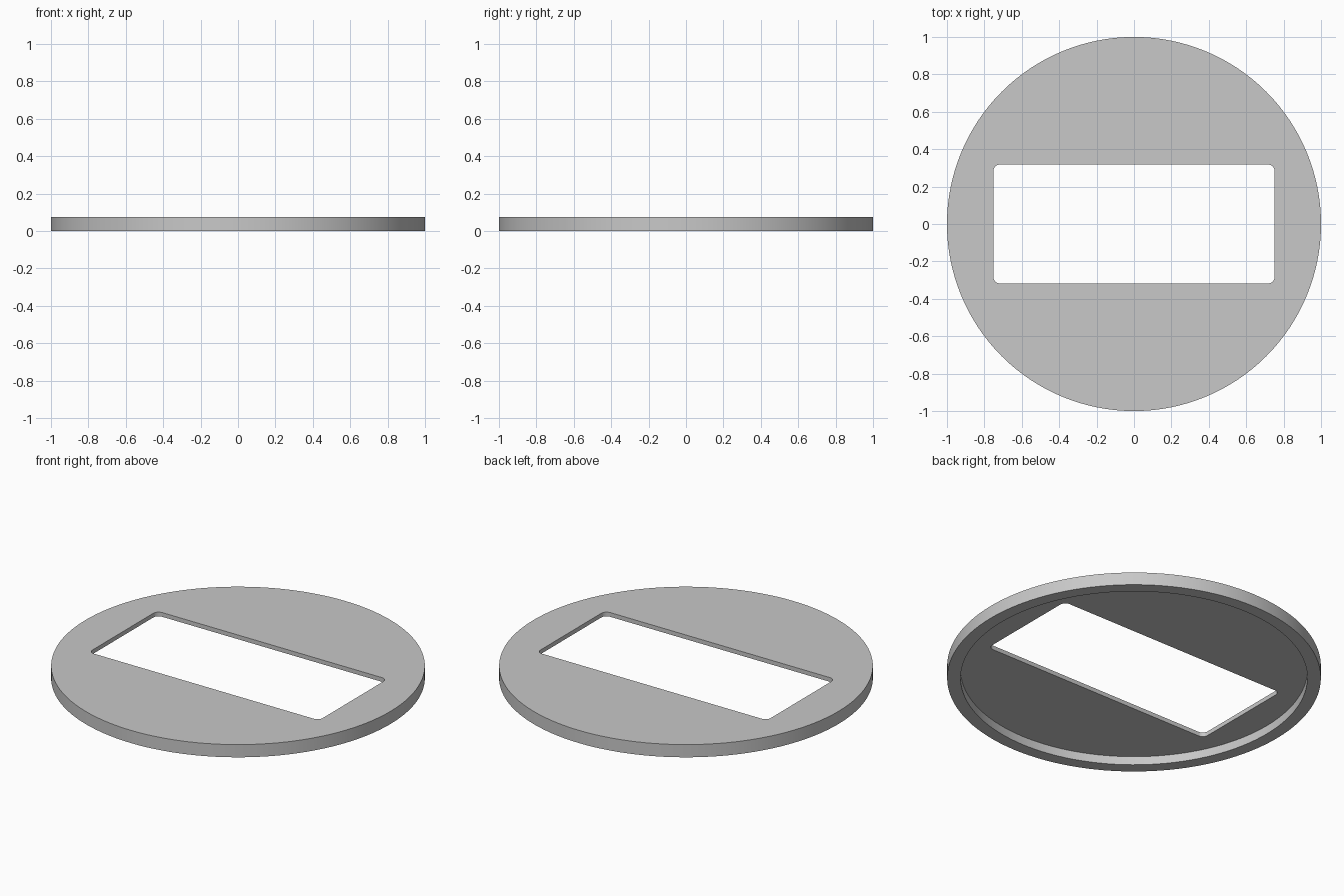
import bpy
import bmesh
import math

default = bpy.data.objects.get("Cube")
if default:
    bpy.data.objects.remove(default, do_unlink=True)

HEIGHT = 0.075        # full height of the cover
RECESS = 0.05         # depth of the hollow underneath
INNER_RADIUS = 0.928  # radius of the hollow
WINDOW = (1.504, 0.636, 0.4)
CORNER = 0.035
SIDES = 128

grey = bpy.data.materials.new("light_grey")
grey.use_nodes = True
colour = (0.58, 0.58, 0.58, 1)
grey.diffuse_color = colour
grey.node_tree.nodes["Principled BSDF"].inputs["Base Color"].default_value = colour


def disc(name, radius, bottom, top):
    bpy.ops.mesh.primitive_cylinder_add(
        vertices=SIDES, radius=radius, depth=top - bottom,
        location=(0, 0, (top + bottom) / 2))
    obj = bpy.context.object
    obj.name = name
    obj.data.materials.append(grey)
    return obj


def rounded_block(name, size, radius):
    bm = bmesh.new()
    bmesh.ops.create_cube(bm, size=1)
    bmesh.ops.scale(bm, vec=size, verts=bm.verts)
    upright = [e for e in bm.edges
               if abs(e.verts[0].co.z - e.verts[1].co.z) > 0.1]
    bmesh.ops.bevel(bm, geom=upright, offset=radius, segments=8,
                    profile=0.5, affect='EDGES')
    mesh = bpy.data.meshes.new(name)
    bm.to_mesh(mesh)
    bm.free()
    mesh.materials.append(grey)
    obj = bpy.data.objects.new(name, mesh)
    bpy.context.collection.objects.link(obj)
    return obj


def cut(target, cutter):
    cutter.hide_render = True
    mod = target.modifiers.new(cutter.name, 'BOOLEAN')
    mod.operation = 'DIFFERENCE'
    mod.solver = 'EXACT'
    mod.object = cutter
    bpy.ops.object.select_all(action='DESELECT')
    target.select_set(True)
    bpy.context.view_layer.objects.active = target
    bpy.ops.object.modifier_apply(modifier=mod.name)
    bpy.data.objects.remove(cutter, do_unlink=True)


# Round cover, hollow underneath, with a rounded rectangular window
cover = disc("round_cover_plate", 1, 0, HEIGHT)
cut(cover, disc("recess_cutter", INNER_RADIUS, -0.1, RECESS))
cut(cover, rounded_block("window_cutter", WINDOW, CORNER))

# Smooth round walls, sharp rims
bpy.ops.object.shade_smooth_by_angle(angle=math.radians(30))
